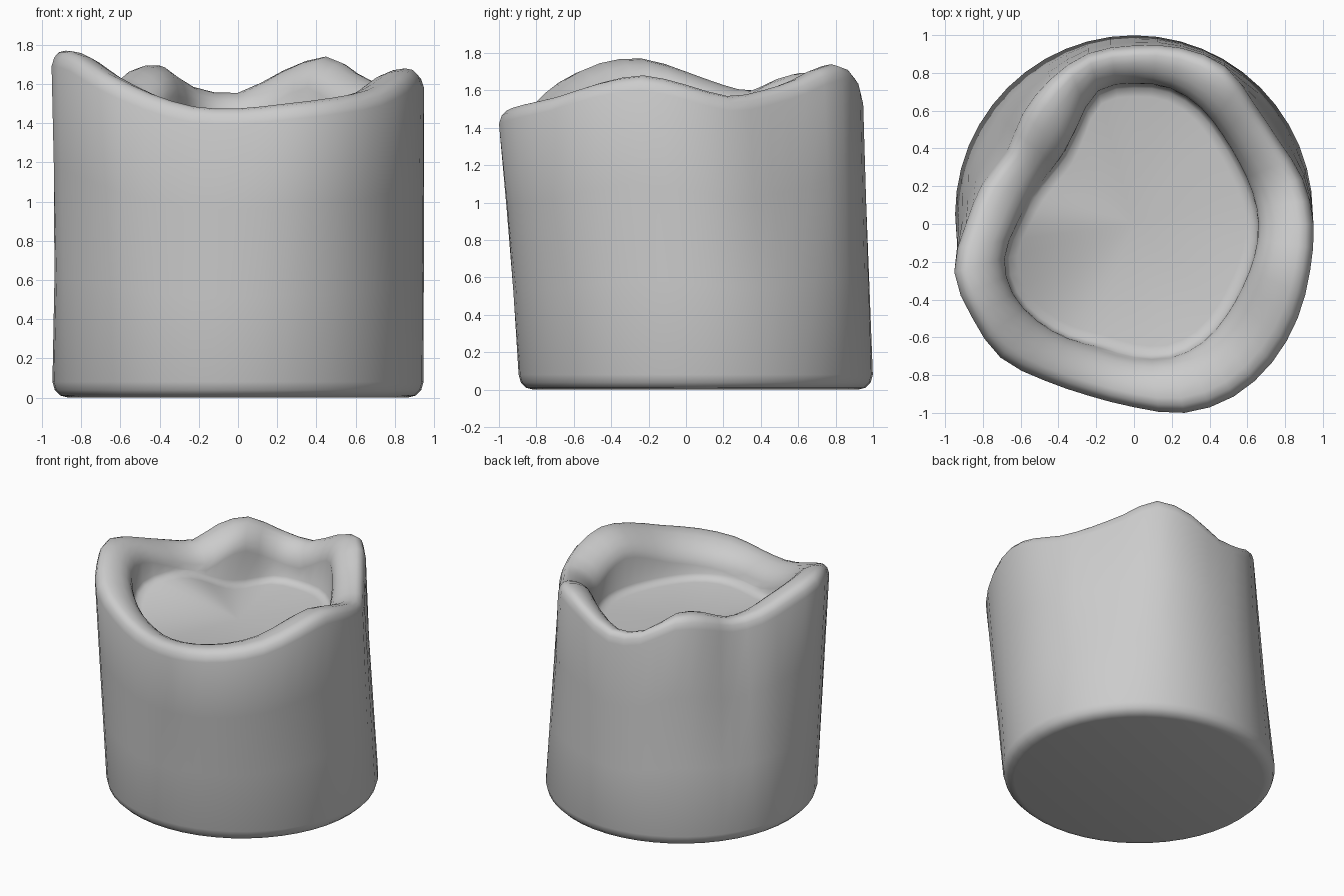
import bpy, bmesh, math
from mathutils import Vector

if "Cube" in bpy.data.objects:
    bpy.data.objects.remove(bpy.data.objects["Cube"], do_unlink=True)

# Melted shape, sampled every 15 degrees counter-clockwise from +x
OUTER = [.95, .925, .885, .9, .965, .965, .945, .935, .885, .83, .775, .83,
         .89, .985, .99, 1, .955, .94, .97, 1.035, 1.055, 1.035, 1, .965]
POOL = [.66, .65, .645, .665, .71, .745, .745, .73, .6, .53, .53, .565,
        .62, .71, .74, .725, .7, .68, .705, .735, .725, .69, .665, .66]
CREST = [1.63, 1.57, 1.6, 1.66, 1.74, 1.67, 1.555, 1.585, 1.695, 1.67, 1.6, 1.63,
         1.7, 1.77, 1.745, 1.65, 1.55, 1.485, 1.475, 1.5, 1.53, 1.57, 1.64, 1.68]
SIDES = 48
BASE_RADIUS = .947
BASE_CENTRE = Vector((0, .052, 0))
FLOOR = 1.27


def sample(table, turn):
    """Smooth periodic interpolation; turn runs from 0 to 1."""
    pos = turn * len(table)
    i, t = int(pos), pos % 1
    a, b, c, d = (table[(i + k) % len(table)] for k in (-1, 0, 1, 2))
    return b + t / 2 * (c - a + t * (2*a - 5*b + 4*c - d + t * (3*(b - c) + d - a)))


def column(turn):
    """Cross-section from the base, over the rim, down to the pool floor."""
    angle = turn * math.tau
    ray = Vector((math.cos(angle), math.sin(angle), 0))
    up = Vector((0, 0, 1))
    outer, pool, crest = (sample(t, turn) for t in (OUTER, POOL, CREST))
    # the floor banks up towards the right side
    floor = FLOOR + .18 * max(0, -math.cos(angle)) ** 4
    shoulder = ray * outer + up * (crest - .08)
    foot = BASE_CENTRE + ray * BASE_RADIUS
    # rounded bottom edge
    pts = [foot - ray * inset + up * z
           for inset, z in ((.08, 0), (.04, .01), (.012, .038), (0, .08))]
    # straight wall
    pts += [pts[-1].lerp(shoulder, t) for t in (.33, .67, 1)]
    # broad soft rim
    for t, drop in ((.05, .035), (.14, .008), (.27, 0), (.48, .01),
                    (.68, .035), (.84, .07), (.95, .115)):
        pts.append(ray * (outer + (pool - outer) * t) + up * (crest - drop))
    # steep pool wall and fillet into the floor
    pts += [ray * pool + up * (crest - .16),
            ray * (pool - .005) + up * (floor + .04),
            ray * (pool - .025) + up * (floor + .012),
            ray * (pool - .07) + up * floor]
    return pts


# Wax body: columns joined all round, closed by the base and the pool floor
bm = bmesh.new()
cols = [[bm.verts.new(p) for p in column(i / SIDES)] for i in range(SIDES)]
for a, b in zip(cols, cols[1:] + cols[:1]):
    for k in range(len(a) - 1):
        bm.faces.new((a[k], b[k], b[k + 1], a[k + 1]))
bm.faces.new([c[0] for c in reversed(cols)])
centre = bm.verts.new((0, 0, FLOOR + .02))
for a, b in zip(cols, cols[1:] + cols[:1]):
    bm.faces.new((a[-1], b[-1], centre))
bmesh.ops.recalc_face_normals(bm, faces=bm.faces)
mesh = bpy.data.meshes.new("melted_candle_body")
bm.to_mesh(mesh)
bm.free()

# Plain wax material
wax = bpy.data.materials.new("grey_wax")
wax.use_nodes = True
wax.diffuse_color = (.6, .6, .6, 1)
wax.node_tree.nodes["Principled BSDF"].inputs["Base Color"].default_value = (.6, .6, .6, 1)
mesh.materials.append(wax)

body = bpy.data.objects.new("melted_candle_body", mesh)
bpy.context.collection.objects.link(body)
bpy.context.view_layer.objects.active = body
body.select_set(True)
bpy.ops.object.shade_smooth_by_angle(angle=math.radians(50))
